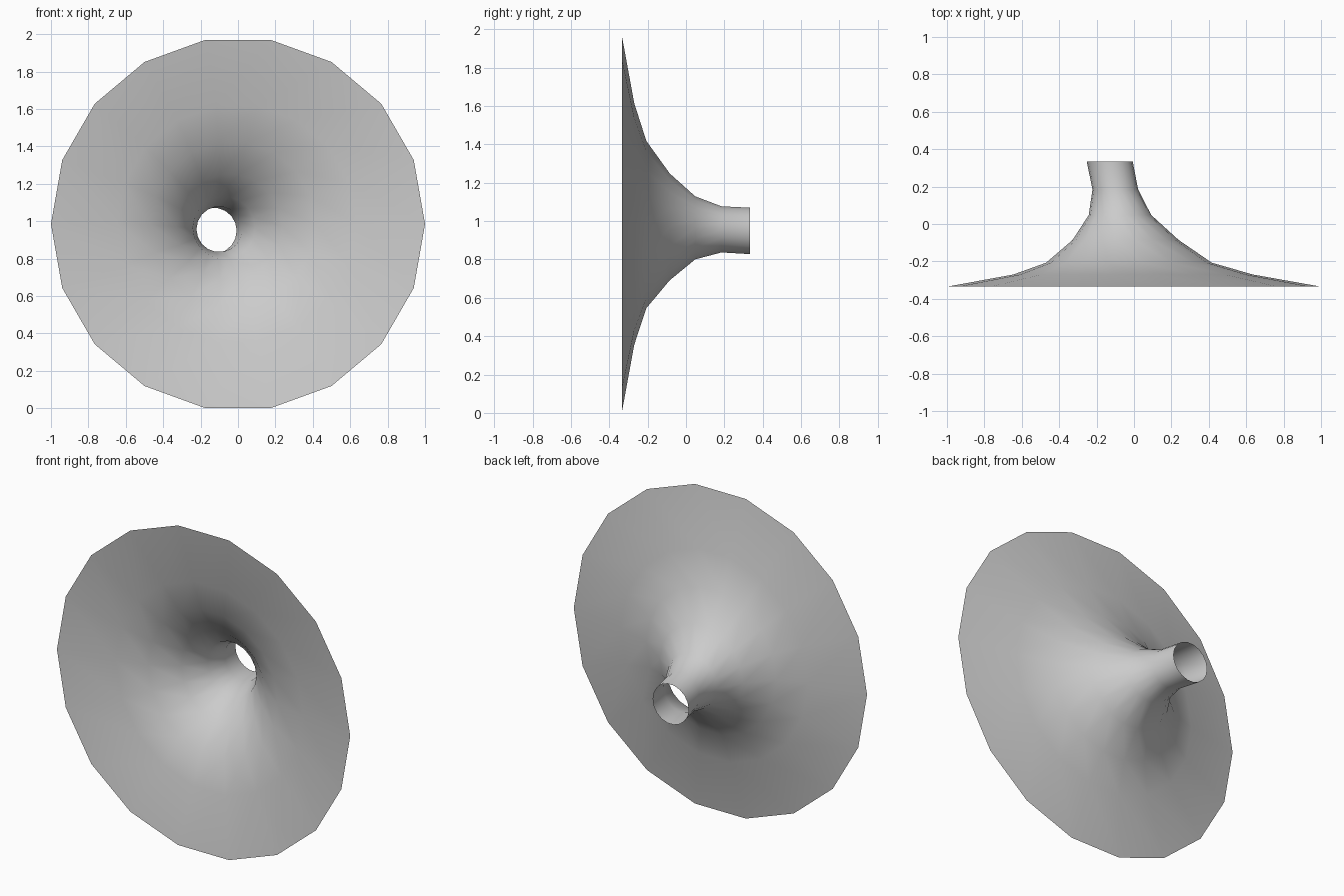
import bpy, bmesh, math

if "Cube" in bpy.data.objects:
    bpy.data.objects.remove(bpy.data.objects["Cube"])

SIDES = 18
# Rings along the horn: y, centre x, centre z, radius
RINGS = [(-0.335, 0.0, 0.985, 1.0), (-0.27, -0.005, 0.985, 0.64),
         (-0.207, -0.027, 0.982, 0.443), (-0.085, -0.045, 0.97, 0.283),
         (0.048, -0.075, 0.965, 0.167), (0.185, -0.10, 0.957, 0.122),
         (0.335, -0.13, 0.949, 0.123)]


def loft(name, rings, sides):
    bm = bmesh.new()
    loops = []
    for y, cx, cz, r in rings:
        loops.append([bm.verts.new((cx + r * math.cos(math.tau * i / sides), y,
                                    cz + r * math.sin(math.tau * i / sides)))
                      for i in range(sides)])
    for a, b in zip(loops, loops[1:]):
        for i in range(sides):
            j = (i + 1) % sides
            f = bm.faces.new((a[i], a[j], b[j], b[i]))
            f.smooth = True
    bmesh.ops.recalc_face_normals(bm, faces=bm.faces[:])
    mesh = bpy.data.meshes.new(name)
    bm.to_mesh(mesh)
    bm.free()
    obj = bpy.data.objects.new(name, mesh)
    bpy.context.collection.objects.link(obj)
    return obj


# Open flared funnel with an off-centre neck
loft("flared_funnel", RINGS, SIDES)
